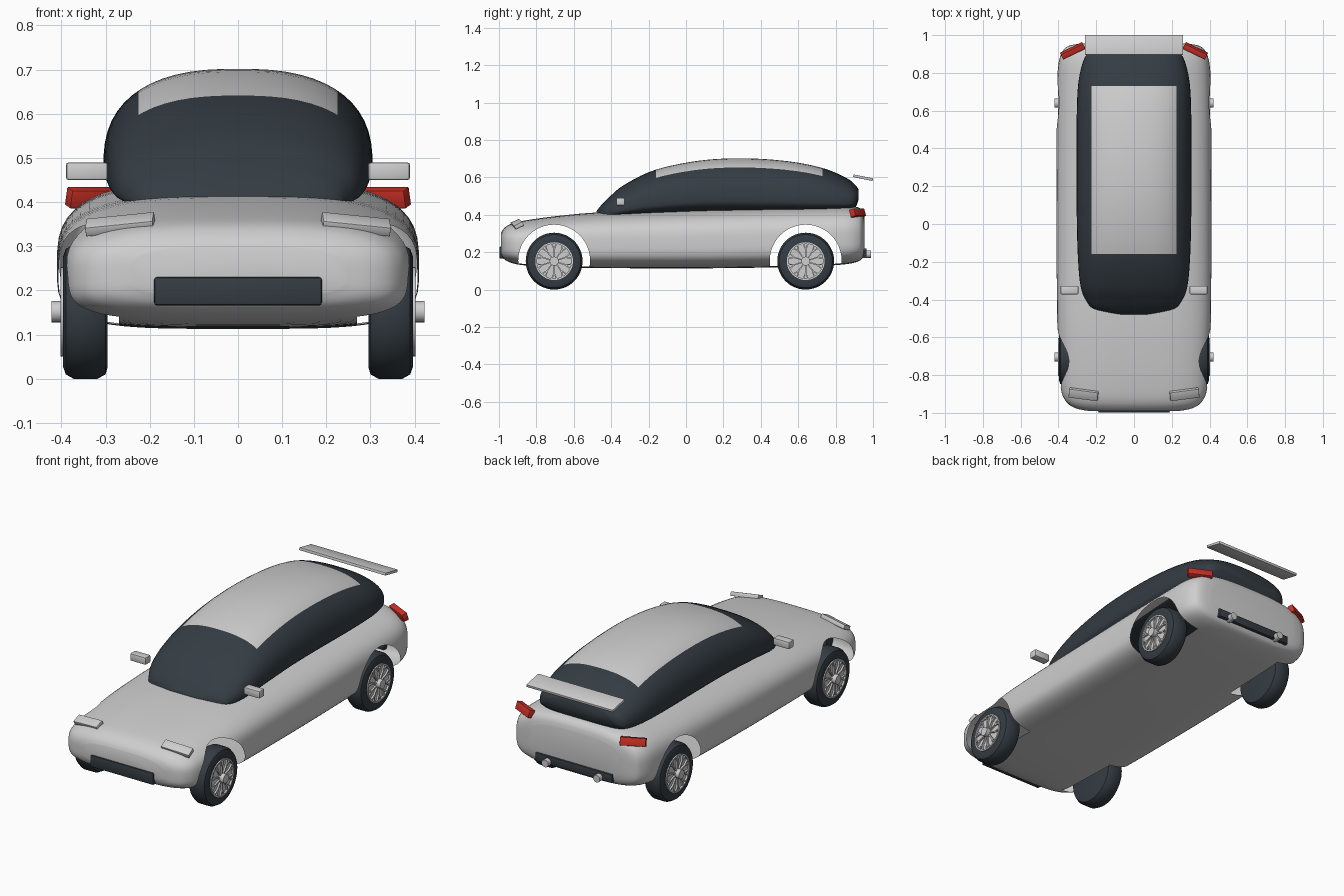
import bpy, bmesh, math
from mathutils import Matrix, Vector

if "Cube" in bpy.data.objects:
    bpy.data.objects.remove(bpy.data.objects["Cube"])


def material(name, color):
    mat = bpy.data.materials.new(name)
    mat.use_nodes = True
    mat.diffuse_color = (*color, 1)
    mat.node_tree.nodes["Principled BSDF"].inputs["Base Color"].default_value = (*color, 1)
    return mat


SILVER = material("silver paint", (0.62, 0.62, 0.62))
DARK = material("dark glass and rubber", (0.034, 0.045, 0.056))
RED = material("red lamp", (0.6, 0.03, 0.02))


def finish(name, bm, mats, angle=40):
    bmesh.ops.recalc_face_normals(bm, faces=bm.faces)
    mesh = bpy.data.meshes.new(name)
    bm.to_mesh(mesh)
    bm.free()
    for mat in mats:
        mesh.materials.append(mat)
    obj = bpy.data.objects.new(name, mesh)
    bpy.context.collection.objects.link(obj)
    smooth(obj, angle)
    return obj


def smooth(obj, angle):
    bpy.ops.object.select_all(action='DESELECT')
    obj.select_set(True)
    bpy.context.view_layer.objects.active = obj
    bpy.ops.object.shade_smooth_by_angle(angle=math.radians(angle))


def box(name, center, size, mat, rot=(0, 0, 0), bevel=0.004):
    bm = bmesh.new()
    bmesh.ops.create_cube(bm, size=1)
    bmesh.ops.scale(bm, vec=size, verts=bm.verts)
    bmesh.ops.bevel(bm, geom=bm.edges[:], offset=bevel, segments=2, affect='EDGES', profile=0.5)
    obj = finish(name, bm, [mat], 30)
    obj.location, obj.rotation_euler = center, rot
    return obj


def resample(rows, steps=5):
    """Smooth curve through the stations."""
    out = []
    for i in range(len(rows) - 1):
        a, b, c, d = (Vector(rows[min(max(i + k, 0), len(rows) - 1)]) for k in (-1, 0, 1, 2))
        for s in range(steps):
            t = s / steps
            out.append(b + (c - a) * t / 2 + (a - b * 2.5 + c * 2 - d / 2) * t ** 2
                       + ((b - c) * 3 + d - a) / 2 * t ** 3)
    return out + [Vector(rows[-1])]


def loft(stations, waist, n_up, n_low, sides=56):
    """Skin rounded sections; a station is y, half width, bottom, top."""
    bm = bmesh.new()
    rings = []
    for y, half, low, high in resample([Vector(s) for s in stations]):
        mid = low + waist * (high - low)
        ring = []
        for k in range(sides):
            a = math.tau * (k + 0.5) / sides
            c, s = math.cos(a), math.sin(a)
            n, h = (n_up, high - mid) if s > 0 else (n_low, mid - low)
            x = half * math.copysign(abs(c) ** (2 / n), c)
            ring.append(bm.verts.new((x, y, mid + h * math.copysign(abs(s) ** (2 / n), s))))
        rings.append(ring)
    for r, q in zip(rings, rings[1:]):
        for k in range(sides):
            j = (k + 1) % sides
            bm.faces.new((r[k], r[j], q[j], q[k]))
    bm.faces.new(rings[0])
    bm.faces.new(rings[-1])
    bmesh.ops.recalc_face_normals(bm, faces=bm.faces)
    return bm


def add_cylinder(bm, center, radius, depth, axis='Y', segments=48):
    m = Matrix.Translation(center) @ Matrix.Rotation(math.pi / 2, 4, axis)
    bmesh.ops.create_cone(bm, cap_ends=True, segments=segments, radius1=radius,
                          radius2=radius, depth=depth, matrix=m)


AXLES, WHEEL_Z = (-0.705, 0.64), 0.152

# Lower body shell
body = finish("body", loft([
    (-0.99, .24, .19, .30), (-.975, .31, .165, .325), (-.94, .36, .145, .35),
    (-.87, .388, .13, .368), (-.7, .40, .12, .392), (-.45, .408, .115, .414),
    (0, .41, .113, .43), (.4, .41, .117, .442), (.7, .408, .125, .448),
    (.85, .40, .135, .45), (.92, .375, .15, .44), (.945, .34, .17, .42),
    (.955, .28, .2, .39)], 0.45, 3, 4), [SILVER, DARK])

# Open wheel arches: cut them, then drop the walls left by the cutter
bm = bmesh.new()
for side in (-1, 1):
    for y in AXLES:
        add_cylinder(bm, (side * 0.39, y, 0.155), 0.192, 0.24)
for f in bm.faces:
    f.material_index = 1
cutter = finish("arch_cutter", bm, [SILVER, DARK])
cutter.hide_render = True
mod = body.modifiers.new("arches", 'BOOLEAN')
mod.operation, mod.object, mod.solver = 'DIFFERENCE', cutter, 'EXACT'
smooth_target = bpy.context.view_layer.objects
smooth_target.active = body
bpy.ops.object.modifier_apply(modifier=mod.name)
bpy.data.objects.remove(cutter)
bm = bmesh.new()
bm.from_mesh(body.data)
walls = [f for f in bm.faces if f.material_index == 1]
bmesh.ops.delete(bm, geom=walls, context='FACES')
bm.to_mesh(body.data)
bm.free()
body.data.materials.pop(index=1)
smooth(body, 50)

# Glasshouse with painted roof panel
bm = loft([
    (-.478, .10, .37, .42), (-.45, .21, .37, .455), (-.41, .25, .375, .495),
    (-.33, .283, .38, .56), (-.165, .298, .39, .64), (.075, .304, .40, .69),
    (.315, .305, .40, .702), (.555, .304, .40, .685), (.74, .296, .405, .647),
    (.86, .27, .415, .595), (.905, .24, .44, .56), (.922, .19, .48, .535)], 0.27, 2.5, 2.5)
ROOF_X, ROOF_Y = 0.225, (-0.16, 0.73)
planes = [((s * ROOF_X, 0, 0), (1, 0, 0)) for s in (-1, 1)]
planes += [((0, y, 0), (0, 1, 0)) for y in ROOF_Y]
for co, no in planes:
    bmesh.ops.bisect_plane(bm, geom=bm.verts[:] + bm.edges[:] + bm.faces[:],
                           plane_co=co, plane_no=no)
for f in bm.faces:
    c = f.calc_center_median()
    if abs(c.x) < ROOF_X and ROOF_Y[0] < c.y < ROOF_Y[1] and c.z > 0.55:
        f.material_index = 1
finish("glasshouse", bm, [DARK, SILVER], 50)


def wheel(prefix, side, y):
    # Tyre turned from a rounded profile
    bm = bmesh.new()
    profile = [(0, .295), (.125, .295), (.142, .30), (.152, .318),
               (.152, .372), (.142, .39), (.125, .396), (.1, .396), (.098, .385), (0, .385)]
    pts = [bm.verts.new((x * side, 0, r)) for r, x in profile]
    edges = [bm.edges.new(p) for p in zip(pts, pts[1:])]
    bmesh.ops.spin(bm, geom=pts + edges, cent=(0, 0, 0), axis=(1, 0, 0),
                   angle=math.tau, steps=48)
    bmesh.ops.remove_doubles(bm, verts=bm.verts, dist=1e-4)
    finish(prefix + "_tyre", bm, [DARK]).location = (0, y, WHEEL_Z)

    # Rim disc, lip, forked spokes and hub
    bm = bmesh.new()
    add_cylinder(bm, (side * .388, 0, 0), .1, .008)
    add_cylinder(bm, (side * .405, 0, 0), .024, .034, segments=24)
    for k in range(10):
        turn = Matrix.Rotation(math.tau * k / 10, 4, 'X')
        for lean, mid, length in ((0, .045, .05), (.4, .08, .036), (-.4, .08, .036)):
            m = (turn @ Matrix.Translation((side * .394, -math.sin(lean) * .018, mid))
                 @ Matrix.Rotation(lean, 4, 'X') @ Matrix.Diagonal((.014, .007, length, 1)))
            bmesh.ops.create_cube(bm, size=1, matrix=m)
    lip = [bm.verts.new((side * x, 0, r)) for r, x in
           ((.093, .388), (.093, .402), (.101, .402), (.101, .388))]
    edges = [bm.edges.new(p) for p in zip(lip, lip[1:])]
    bmesh.ops.spin(bm, geom=lip + edges, cent=(0, 0, 0), axis=(1, 0, 0),
                   angle=math.tau, steps=48)
    bmesh.ops.remove_doubles(bm, verts=bm.verts, dist=1e-5)
    finish(prefix + "_rim", bm, [SILVER], 30).location = (0, y, WHEEL_Z)


# Parts on both sides
for side, label in ((1, "left"), (-1, "right")):
    for y, end in zip(AXLES, ("front", "rear")):
        wheel(f"{end}_{label}", side, y)
    box(label + "_mirror", (side * .342, -.35, .47), (.095, .045, .04), SILVER, bevel=.006)
    box(label + "_headlight", (side * .267, -.902, .35), (.155, .05, .022), SILVER,
        (.45, side * .1, side * .13), .002)
    box(label + "_tail_light", (side * .325, .917, .41), (.13, .03, .042), RED,
        (.3, 0, side * -.45), .002)
    bm = bmesh.new()
    add_cylinder(bm, (side * .155, .955, .19), .02, .07, 'X', 24)
    finish(label + "_exhaust", bm, [SILVER])

# Centre trim
box("grille", (0, -.967, .198), (.38, .062, .064), DARK, bevel=.006)
box("rear_bumper_strip", (0, .945, .198), (.46, .04, .045), DARK)
box("spoiler", (0, .947, .598), (.52, .106, .014), SILVER, (-.2, 0, 0), .002)
